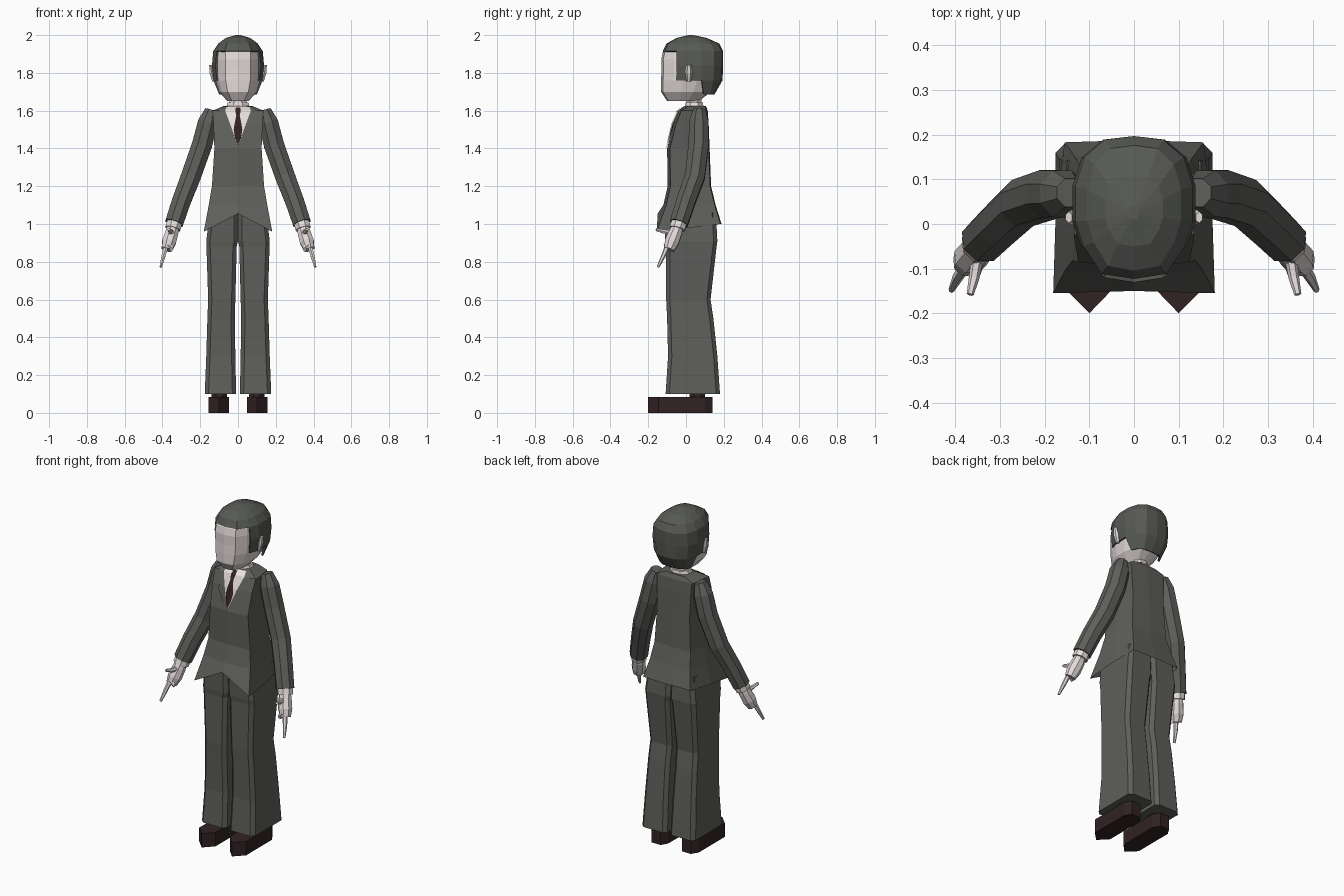
import bpy, bmesh, math
from mathutils import Vector

cube = bpy.data.objects.get("Cube")
if cube:
    bpy.data.objects.remove(cube, do_unlink=True)


def material(name, r, g, b):
    m = bpy.data.materials.new(name)
    m.use_nodes = True
    m.diffuse_color = (r, g, b, 1)
    m.node_tree.nodes["Principled BSDF"].inputs["Base Color"].default_value = (r, g, b, 1)
    return m


SUIT = material("suit_grey", .112, .115, .104)
HAIR = material("hair_grey", .095, .1, .088)
SKIN = material("pale_skin", .76, .7, .69)
SHIRT = material("shirt_white", .84, .78, .77)
DARK = material("dark_brown", .032, .016, .017)


def finish(name, bm, mat):
    me = bpy.data.meshes.new(name)
    bm.to_mesh(me)
    bm.free()
    me.materials.append(mat)
    ob = bpy.data.objects.new(name, me)
    bpy.context.collection.objects.link(ob)
    return ob


def loft(name, rings, mat, bottom=True, top=True, side=1, keep=None):
    """Skin a stack of closed rings; keep(ring, segment) may drop faces."""
    bm = bmesh.new()
    vs = [[bm.verts.new((p[0] * side, p[1], p[2])) for p in r] for r in rings]
    n = len(vs[0])
    for i in range(len(vs) - 1):
        for j in range(n):
            if keep is None or keep(i, j):
                k = (j + 1) % n
                bm.faces.new((vs[i][j], vs[i][k], vs[i + 1][k], vs[i + 1][j]))
    if bottom:
        bm.faces.new(vs[0])
    if top:
        bm.faces.new(vs[-1])
    loose = [v for v in bm.verts if not v.link_faces]
    bmesh.ops.delete(bm, geom=loose, context='VERTS')
    bmesh.ops.recalc_face_normals(bm, faces=bm.faces)
    return finish(name, bm, mat)


def oval(z, cy, rx, ry, n=8, cx=0):
    return [(cx + rx * math.cos((i + .5) * math.tau / n),
             cy + ry * math.sin((i + .5) * math.tau / n), z) for i in range(n)]


def tube(name, points, mat, side=1, n=8):
    """Faceted tube through (x, y, z, radius) points."""
    c = [Vector(p[:3]) for p in points]
    run = (c[-1] - c[0]).normalized()
    ref = Vector((1, 0, 0)) if abs(run.y) > .8 else Vector((0, 1, 0))
    rings = []
    for i, p in enumerate(points):
        t = (c[min(i + 1, len(c) - 1)] - c[max(i - 1, 0)]).normalized()
        u = t.cross(ref).normalized()
        v = u.cross(t)
        ang = [(k + .5) * math.tau / n for k in range(n)]
        rings.append([c[i] + p[3] * (u * math.cos(a) + v * math.sin(a)) for a in ang])
    return loft(name, rings, mat, side=side)


# Jacket body: half section mirrored, hem dipping at the front corners
BODY = [(1.1, .155, -.12, .157), (1.2, .138, -.097, .133), (1.4, .125, -.1, .125),
        (1.53, .13, -.068, .12), (1.6, .135, -.04, .115), (1.625, .075, -.005, .105)]


def body_ring(zs, w, f, b):
    half = [(0, f, zs[0]), (w, f + .015, zs[1]), (w * .97, (f + b) / 2, zs[2]),
            (w * .86, b - .005, zs[3]), (0, b, zs[4])]
    return half + [(-x, y, z) for x, y, z in half[3:0:-1]]


hem = body_ring((1.055, .96, .98, 1.0, 1.0), .181, -.15, .188)
hem[1] = (.181, -.155, .96)
hem[7] = (-.181, -.155, .96)
loft("jacket_body", [hem] + [body_ring([z] * 5, w, f, b) for z, w, f, b in BODY],
     SUIT, bottom=False)


# Thin plates lying on the chest
def chest_y(z):
    for (z0, _, f0, _), (z1, _, f1, _) in zip(BODY, BODY[1:]):
        if z <= z1:
            return f0 + (f1 - f0) * (z - z0) / (z1 - z0)
    return BODY[-1][2]


def plate(name, rows, mat, lift):
    bm = bmesh.new()
    for s in (1, -1):
        prev = None
        for z, x0, x1 in rows:
            row = [bm.verts.new((s * x, chest_y(z) - lift + .11 * x, z)) for x in (x0, x1)]
            if prev:
                f = bm.faces.new((prev[0], row[0], row[1], prev[1]))
                f.normal_update()
                if f.normal.y > 0:
                    f.normal_flip()
            prev = row
    bmesh.ops.remove_doubles(bm, verts=bm.verts, dist=.0001)
    return finish(name, bm, mat)


plate("shirt_front", [(1.622, 0, .06), (1.6, 0, .068), (1.53, 0, .042), (1.42, 0, .002)], SHIRT, .004)
plate("necktie", [(1.618, 0, .011), (1.6, 0, .015), (1.575, 0, .009), (1.53, 0, .018),
                  (1.5, 0, .023), (1.46, 0, .016), (1.42, 0, .001)], DARK, .008)
plate("lapels", [(1.622, .06, .075), (1.6, .068, .1), (1.53, .042, .078), (1.51, .035, .083),
                 (1.4, 0, .006)], SUIT, .006)

# Neck and shirt collar
loft("neck", [oval(z, .042, .05, .044) for z in (1.6, 1.68)], SKIN)
loft("shirt_collar", [oval(1.6, .045, .073, .056), oval(1.642, .043, .06, .05)], SHIRT)

# Head and hair share one half outline
OUTLINE = [(0, -1), (.55, -.93), (.86, -.55), (1, -.2), (1, .3), (.85, .7), (.5, .95), (0, 1)]


def head_ring(z, cy, rx, ry):
    full = OUTLINE + [(-x, y) for x, y in OUTLINE[6:0:-1]]
    return [(x * rx, cy + y * ry, z) for x, y in full]


loft("head", [head_ring(*r) for r in [
    (1.652, -.015, .058, .085), (1.7, .0, .1, .132), (1.76, .015, .118, .147),
    (1.81, .018, .121, .148), (1.87, .018, .121, .149), (1.91, .022, .118, .145),
    (1.95, .025, .09, .11)]], SKIN)


def hair_face(ring, seg):
    s = min(seg, 13 - seg)
    return ring >= (3 if s < 2 else 1 if s < 4 else 0)


hair = loft("hair", [head_ring(*r) for r in [
    (1.685, .07, .1, .08), (1.76, .035, .13, .158), (1.84, .037, .138, .16),
    (1.915, .037, .131, .16), (1.955, .036, .105, .14), (1.985, .03, .065, .08),
    (2.0, .025, .012, .015)]], HAIR, bottom=False, keep=hair_face)
solid = hair.modifiers.new("thickness", 'SOLIDIFY')
solid.thickness = .012

# Limbs, one pass per side
LEG = [(1.06, 0, .15, -.116, .158), (.91, 0, .168, -.11, .166), (.88, .007, .167, -.106, .162),
       (.6, .014, .158, -.105, .13), (.5, .017, .162, -.1, .145), (.3, .014, .168, -.095, .166),
       (.1, .01, .176, -.108, .18)]


def leg_ring(z, a, b, f, k, c=.02):
    return [(a + c, f, z), (b - c, f, z), (b, f + c, z), (b, k - c, z),
            (b - c, k, z), (a + c, k, z), (a, k - c, z), (a, f + c, z)]


SHOE = [(.1, -.2), (.155, -.145), (.155, .1), (.13, .14), (.07, .14), (.047, .1), (.047, -.145)]

for label, s in (("left", 1), ("right", -1)):
    loft(label + "_trouser_leg", [leg_ring(*r) for r in LEG], SUIT, side=s)
    loft(label + "_shoe", [[(x, y, z) for x, y in SHOE] for z in (0, .083)], DARK, side=s)
    tube(label + "_ankle", [(.1, .06, .05, .045), (.1, .06, .14, .045)], DARK, s)
    tube(label + "_sleeve", [(.142, .07, 1.605, .034), (.16, .068, 1.54, .056),
                             (.19, .067, 1.42, .058), (.25, .047, 1.25, .057),
                             (.3, .0, 1.12, .054), (.338, -.037, 1.005, .052)], SUIT, s)
    tube(label + "_cuff", [(.33, -.03, 1.03, .044), (.345, -.046, .975, .044)], SHIRT, s)
    tube(label + "_hand", [(.34, -.04, 1.0, .03), (.35, -.055, .955, .037),
                           (.365, -.075, .905, .04), (.377, -.09, .865, .03)], SKIN, s)
    tube(label + "_index_finger", [(.378, -.095, .89, .014), (.395, -.12, .83, .012),
                                   (.409, -.148, .772, .007)], SKIN, s, 6)
    tube(label + "_thumb", [(.35, -.07, .955, .014), (.358, -.12, .96, .012),
                            (.367, -.158, .972, .008)], SKIN, s, 6)
    tube(label + "_curled_fingers", [(.37, -.1, .89, .018), (.352, -.1, .868, .016),
                                     (.347, -.085, .885, .012)], SKIN, s, 6)
    loft(label + "_ear", [oval(1.755, .015, .01, .012, 6, .128), oval(1.8, .015, .013, .018, 6, .139),
                          oval(1.842, .015, .008, .013, 6, .146)], SKIN, side=s)
